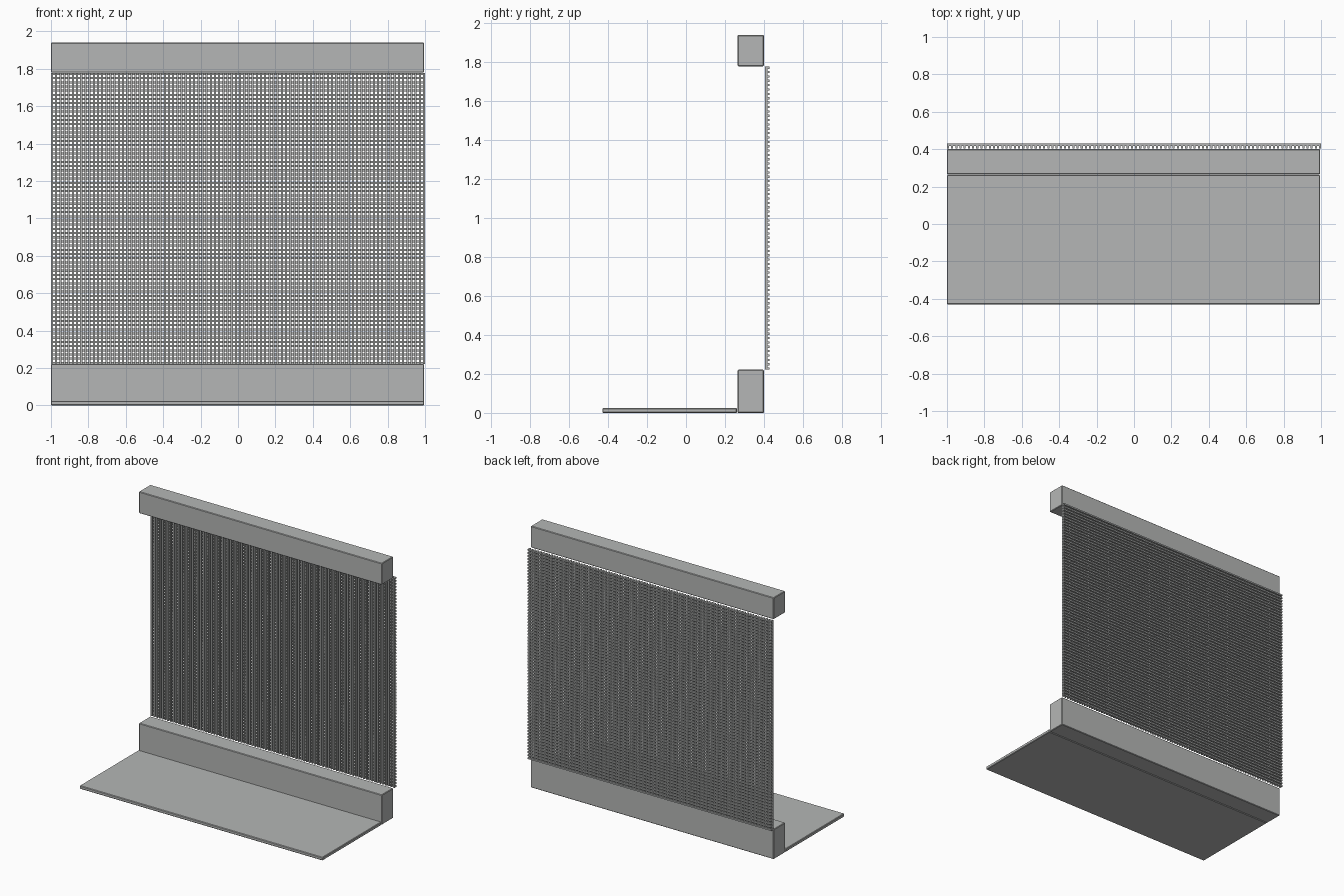
import bpy
import bmesh
from mathutils import Matrix, Vector

cube = bpy.data.objects.get("Cube")
if cube:
    bpy.data.objects.remove(cube, do_unlink=True)


def make_material(name, rgb):
    mat = bpy.data.materials.new(name)
    mat.use_nodes = True
    color = (*rgb, 1.0)
    mat.diffuse_color = color
    mat.node_tree.nodes["Principled BSDF"].inputs["Base Color"].default_value = color
    return mat


grey = make_material("concrete grey", (0.46, 0.47, 0.465))
dark = make_material("wire grey", (0.46, 0.47, 0.465))


def add_box(bm, low, high):
    low, high = Vector(low), Vector(high)
    mat = Matrix.Translation((low + high) / 2) @ Matrix.Diagonal((*(high - low), 1))
    bmesh.ops.create_cube(bm, size=1, matrix=mat)


def build(name, boxes, mat, bevel=0.0):
    bm = bmesh.new()
    for low, high in boxes:
        add_box(bm, low, high)
    mesh = bpy.data.meshes.new(name)
    bm.to_mesh(mesh)
    bm.free()
    mesh.materials.append(mat)
    obj = bpy.data.objects.new(name, mesh)
    bpy.context.collection.objects.link(obj)
    if bevel:
        mod = obj.modifiers.new("edge bevel", "BEVEL")
        mod.width = bevel
        mod.segments = 1
    return obj


# Ground plate and the two beams
build("floor_plate", [((-1, -0.43, 0), (0.995, 0.262, 0.024))], grey, 0.004)
build("lower_beam", [((-1, 0.265, 0), (0.995, 0.4, 0.222))], grey, 0.004)
build("upper_beam", [((-1, 0.265, 1.78), (0.995, 0.4, 1.94))], grey, 0.004)

# Wire screen: upright bars in front, cross bars behind
BAR = 0.011
COLUMNS, ROWS = 90, 70
BOTTOM, TOP = 0.222, 1.778


def spread(start, end, count):
    step = (end - start - BAR) / (count - 1)
    return [start + i * step for i in range(count)]


uprights = [((x, 0.405, BOTTOM), (x + BAR, 0.418, TOP)) for x in spread(-1, 1, COLUMNS)]
crossbars = [((-1, 0.418, z), (1, 0.43, z + BAR)) for z in spread(BOTTOM, TOP, ROWS)]
build("screen_uprights", uprights, dark)
build("screen_crossbars", crossbars, dark)
